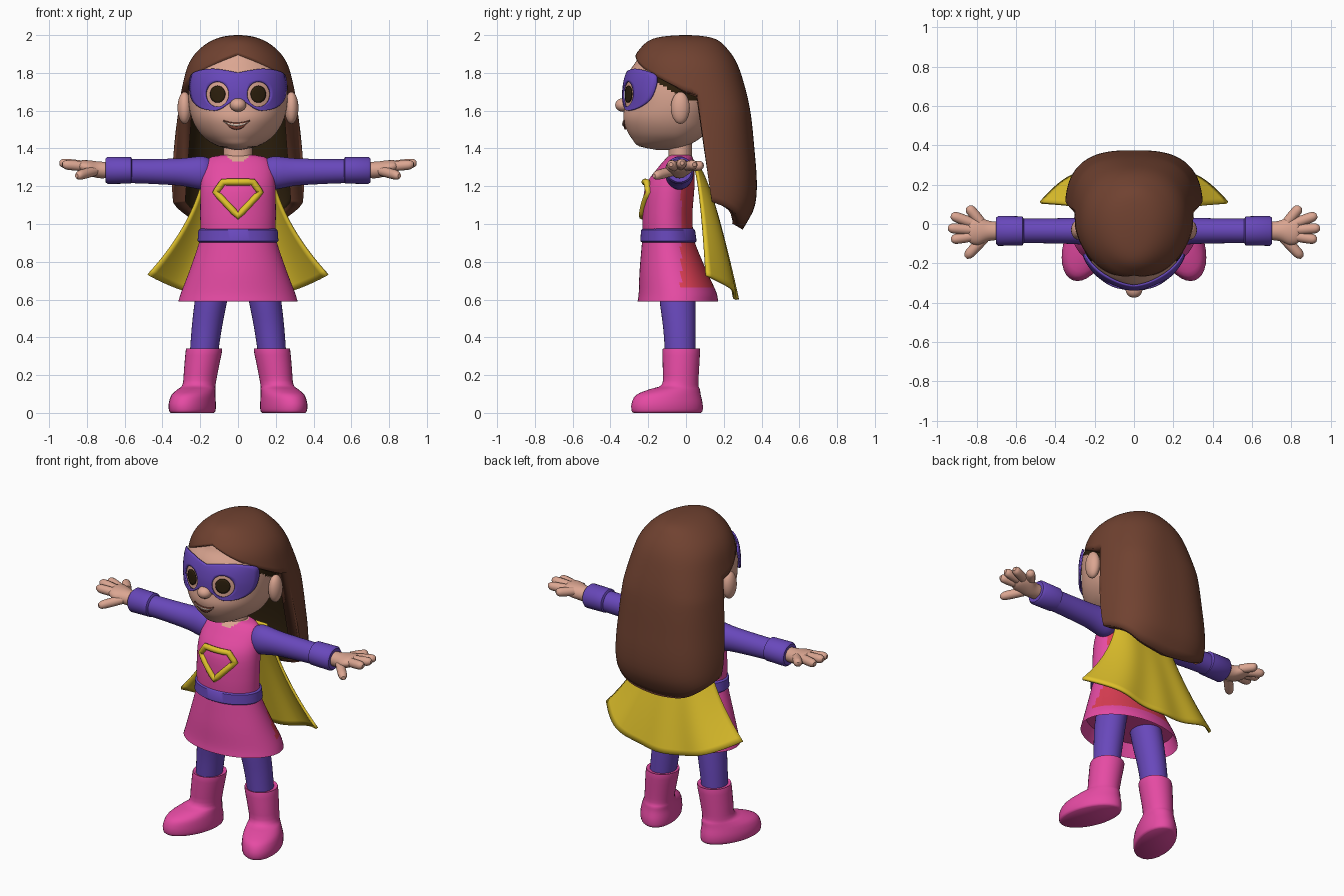
import bpy, bmesh
from math import sin, cos, pi, sqrt, atan2, radians, degrees
from mathutils import Vector

if "Cube" in bpy.data.objects:
    bpy.data.objects.remove(bpy.data.objects["Cube"])


def material(name, *rgb):
    m = bpy.data.materials.new(name)
    m.use_nodes = True
    m.diffuse_color = (*rgb, 1)
    m.node_tree.nodes["Principled BSDF"].inputs["Base Color"].default_value = (*rgb, 1)
    return m


SKIN = material("skin", .71, .38, .285)
HAIR = material("brown hair", .162, .054, .03)
DARK = material("dark brown", .026, .014, .004)
PURPLE = material("purple", .14, .065, .5)
PINK = material("pink", .79, .07, .37)
RED = material("red", .74, .05, .09)
YELLOW = material("yellow", .75, .54, .025)
LIPS = material("mouth red", .29, .08, .05)
TEETH = material("cream", .72, .56, .46)


def lookup(keys, t):
    """Smooth value of a key table (first column is the parameter)."""
    n = len(keys) - 1
    t = min(max(t, keys[0][0]), keys[n][0])
    i = max(j for j in range(n) if keys[j][0] <= t)
    p, q = keys[i], keys[i + 1]
    p0, q0 = keys[max(i - 1, 0)], keys[min(i + 2, n)]
    h = q[0] - p[0]
    s = (t - p[0]) / h
    out = []
    for c in range(1, len(p)):
        m0 = (q[c] - p0[c]) / (q[0] - p0[0]) * h
        m1 = (q0[c] - p[c]) / (q0[0] - p[0]) * h
        d = q[c] - p[c]
        out.append(p[c] + s * (m0 + s * (3 * d - 2 * m0 - m1 + s * (m0 + m1 - 2 * d))))
    return out


def finish(ob, mirror=False, solid=0, offset=-1, angle=45):
    bpy.ops.object.select_all(action='DESELECT')
    ob.select_set(True)
    bpy.context.view_layer.objects.active = ob
    bpy.ops.object.shade_smooth_by_angle(angle=radians(angle))
    if mirror:
        ob.modifiers.new("mirror", 'MIRROR')
    if solid:
        m = ob.modifiers.new("thickness", 'SOLIDIFY')
        m.thickness, m.offset = solid, offset
    return ob


def grid(name, fn, nu, nv, mat, wrap=True, caps=False, **kw):
    """Surface fn(u, v) with u around (or across) and v downwards."""
    bm = bmesh.new()
    cols = nu if wrap else nu + 1
    vs = [[bm.verts.new(fn(i / nu, j / nv)) for j in range(nv + 1)] for i in range(cols)]
    for i in range(nu):
        a, b = vs[i], vs[(i + 1) % cols]
        for j in range(nv):
            bm.faces.new((a[j], a[j + 1], b[j + 1], b[j]))
    if caps:
        bm.faces.new([c[0] for c in vs])
        bm.faces.new([c[-1] for c in vs])
    bmesh.ops.remove_doubles(bm, verts=bm.verts, dist=1e-5)
    if caps:
        bmesh.ops.recalc_face_normals(bm, faces=bm.faces)
    me = bpy.data.meshes.new(name)
    bm.to_mesh(me)
    bm.free()
    me.materials.append(mat)
    ob = bpy.data.objects.new(name, me)
    bpy.context.collection.objects.link(ob)
    return finish(ob, **kw)


def loft(name, rings, mat, steps=4, sides=32, axis=(0, 0, 1), spin=0, **kw):
    """Elliptical rings (x, y, z, radius a, radius b) across an axis."""
    d = Vector(axis)
    if d.z:
        ua, va = Vector((cos(spin), sin(spin), 0)), Vector((-sin(spin), cos(spin), 0))
    else:
        va = Vector((0, 0, 1))
        ua = d.cross(va).normalized()
    keys = [(i, *r) for i, r in enumerate(rings)]
    last = len(rings) - 1

    def fn(u, v):
        x, y, z, a, b = lookup(keys, v * last)
        return Vector((x, y, z)) + ua * a * cos(2 * pi * u) + va * b * sin(2 * pi * u)
    return grid(name, fn, sides, last * steps, mat, caps=True, **kw)


def ball(name, loc, size, mat, **kw):
    def fn(u, v):
        r = sin(pi * v)
        return [c + s * k for c, s, k in zip(loc, size, (r * sin(2 * pi * u), -r * cos(2 * pi * u), cos(pi * v)))]
    return grid(name, fn, 24, 14, mat, **kw)


# Head: height, half width, front depth, back depth
HEAD = [(1.393, .02, .10, .02), (1.41, .10, .185, .06), (1.45, .17, .225, .13), (1.5, .215, .255, .18),
        (1.56, .245, .272, .2), (1.63, .26, .264, .22), (1.72, .262, .262, .23), (1.8, .25, .243, .22),
        (1.86, .22, .205, .19), (1.91, .18, .175, .16), (1.95, .1, .1, .1)]
# Hair hem height by angle from the front, before and behind the ears
HEM_FRONT = [(0, 1.905), (20, 1.87), (45, 1.81), (70, 1.75), (97, 1.685)]
HEM_BACK = [(97, 1.12), (120, 1.07), (150, 1.0), (180, .97)]


def head_point(u, v):
    z = 1.95 - .557 * v
    a, f, b = lookup(HEAD, z)
    c = cos(2 * pi * u)
    return a * sin(2 * pi * u), -.06 - (f if c > 0 else b) * c, z


def on_face(x, z, off):
    a, f, b = lookup(HEAD, z)
    return x + off * x / a, -.06 - f * sqrt(max(0, 1 - (x / a) ** 2)) - off, z


head = grid("head", head_point, 80, 60, SKIN, caps=True)
head.data.materials.append(DARK)
# Dark roots showing below the hair at the temples
for p in head.data.polygons:
    deg = degrees(atan2(abs(p.center.x), -p.center.y))
    if deg > 48 and p.center.z > lookup(HEM_FRONT, deg)[0] - .035:
        p.material_index = 1
ball("nose", (0, -.333, 1.63), (.043, .042, .036), SKIN)
ball("ears", (.283, -.03, 1.615), (.037, .05, .085), SKIN, mirror=True)
loft("neck", [(0, -.03, 1.45, .075, .06), (0, -.03, 1.3, .08, .065)], SKIN)

# Mask with eye holes, pupils and smile laid on the face
EYE_X, EYE_Z = .105, 1.687
outline = [(0, 1.8), (.06, 1.812), (.13, 1.82), (.2, 1.81), (.238, 1.785), (.246, 1.72), (.232, 1.655),
           (.19, 1.615), (.13, 1.6), (.09, 1.608), (.05, 1.635), (.02, 1.655), (0, 1.66), (0, 1.73), (0, 1.8)]
mask_keys = [(i, *p) for i, p in enumerate(outline)]


def mask_point(u, v):
    x, z = lookup(mask_keys, u * (len(outline) - 1))
    x = max(x, 0)
    t = atan2(z - EYE_Z, x - EYE_X)
    ix, iz = EYE_X + .058 * cos(t), EYE_Z + .066 * sin(t)
    return on_face(x + (ix - x) * v, z + (iz - z) * v, .01)


def pupil_point(u, v):
    r, t = .039 * (1 - v), -2 * pi * u
    return on_face(EYE_X + r * cos(t), EYE_Z + 1.15 * r * sin(t), .006)


def smile(top, depth, off):
    def fn(u, v):
        k = (2 * u - 1) ** 2
        return on_face(-.075 + .135 * u, top + .014 * k - depth * (1 - k) * v, off)
    return fn


grid("mask", mask_point, 84, 6, PURPLE, mirror=True, solid=.009, offset=0)
grid("pupils", pupil_point, 28, 4, DARK, mirror=True, solid=.006, offset=0)
grid("mouth", smile(1.536, .036, .006), 20, 4, LIPS, wrap=False, solid=.006, offset=0)
grid("teeth", smile(1.53, .012, .010), 20, 2, TEETH, wrap=False, solid=.004, offset=0)

# Hair: height, half width, front depth, back depth, centre y
HAIR_SHAPE = [(2.0, 0, 0, 0, 0), (1.985, .105, .16, .14, 0), (1.92, .21, .25, .225, 0), (1.85, .26, .285, .27, 0),
              (1.75, .29, .29, .305, 0), (1.6, .318, .29, .34, 0), (1.4, .342, .29, .362, 0),
              (1.2, .352, .29, .345, .03), (1.08, .34, .28, .30, .06), (.97, .30, .25, .22, .08)]
hair_keys = [(sqrt(2 - k[0]), *k[1:]) for k in HAIR_SHAPE]


def hair_point(u, v):
    deg = min(u, 1 - u) * 360
    w = min(2 * v, 1) * sqrt(2 - lookup(HEM_FRONT, deg)[0])
    if v > .5 and deg > 97:
        w += (2 * v - 1) * (sqrt(2 - lookup(HEM_BACK, deg)[0]) - w)
    a, f, b, y = lookup(hair_keys, w)
    s, c = sin(2 * pi * u), cos(2 * pi * u)
    if c > 0:
        return a * s, y - f * c, 2 - w * w
    # Squarer cross-section at the back, growing downwards
    e = 1 - .3 * min(1, w * w / .4)
    return (a * abs(s) ** e * (1 if s > 0 else -1), y + b * abs(c) ** e, 2 - w * w)


hair = grid("hair", hair_point, 120, 40, HAIR, solid=.065)
hair.data.materials.append(DARK)
hair.modifiers["thickness"].material_offset = 1

# Dress with a red back panel and a scooped neck
dress = loft("dress", [(0, -.03, 1.365, .09, .055), (0, -.033, 1.35, .15, .07), (0, -.052, 1.3, .185, .095),
                       (0, -.085, 1.2, .198, .13), (0, -.098, 1.05, .2, .132), (0, -.095, .94, .2, .135),
                       (0, -.09, .88, .213, .145), (0, -.068, .75, .258, .178), (0, -.045, .64, .3, .205),
                       (0, -.043, .59, .316, .213)], PINK, sides=64)
dress.data.materials.append(RED)
dress.data.materials.append(SKIN)
for p in dress.data.polygons:
    if p.center.y > -.025 and .66 < p.center.z < 1.3:
        p.material_index = 1
    elif Vector((p.center.x, p.center.z - 1.415)).length < .085:
        p.material_index = 2
# Hollow skirt rim underneath
cap_index = next(p.index for p in dress.data.polygons if p.normal.z < -.9)
bm = bmesh.new()
bm.from_mesh(dress.data)
bm.faces.ensure_lookup_table()
cap = bm.faces[cap_index]
bmesh.ops.inset_individual(bm, faces=[cap], thickness=.03)
bmesh.ops.translate(bm, verts=cap.verts, vec=(0, 0, .08))
bm.to_mesh(dress.data)
bm.free()
loft("belt", [(0, -.095, .975, .2, .135), (0, -.095, .968, .21, .143), (0, -.093, .91, .214, .149),
              (0, -.092, .902, .205, .14)], PURPLE, steps=1, sides=64)

# Chest emblem frame
corners = [(-.08, 1.222), (.08, 1.222), (.118, 1.168), (0, 1.042), (-.118, 1.168)]
path = []
for (x0, z0), (x1, z1) in zip(corners, corners[1:] + corners[:1]):
    for k in range(6):
        x, z = x0 + (x1 - x0) * k / 6, z0 + (z1 - z0) * k / 6
        path.append((x, -.09 - .075 * (1.2 - z) - .13 * sqrt(1 - (x / .2) ** 2), z, 1))
curve = bpy.data.curves.new("emblem", 'CURVE')
curve.dimensions, curve.bevel_depth, curve.bevel_resolution = '3D', .018, 2
spline = curve.splines.new('POLY')
spline.points.add(len(path) - 1)
for pt, co in zip(spline.points, path):
    pt.co = co
spline.use_cyclic_u = True
emblem = bpy.data.objects.new("emblem", curve)
bpy.context.collection.objects.link(emblem)
curve.materials.append(YELLOW)
bpy.ops.object.select_all(action='DESELECT')
emblem.select_set(True)
bpy.context.view_layer.objects.active = emblem
bpy.ops.object.convert(target='MESH')


# Cape, bulging behind and wrapping forward at the corners
def cape_point(u, v):
    s = 2 * u - 1
    x = s * (.17 + .06 * v + .245 * v * v)
    y = .04 + v ** .65 * (.225 - .15 * s ** 4) + .008 * v * v * cos(10 * s)
    return -x, y, 1.33 - v * (.73 - .13 * s * s)


grid("cape", cape_point, 48, 24, YELLOW, wrap=False, solid=.016, offset=0)

# Arms and hands
X = (1, 0, 0)
loft("sleeves", [(.14, -.035, 1.27, .055, .07), (.19, -.035, 1.27, .075, .088), (.3, -.035, 1.275, .067, .073),
                 (.45, -.035, 1.278, .063, .066), (.58, -.035, 1.28, .062, .063)], PURPLE, axis=X, mirror=True)
loft("cuffs", [(.56, -.035, 1.284, .06, .06), (.567, -.035, 1.284, .074, .07), (.69, -.035, 1.284, .076, .072),
               (.702, -.035, 1.284, .066, .062)], PURPLE, steps=1, axis=X, mirror=True)
loft("palms", [(.68, -.035, 1.285, .045, .042), (.74, -.035, 1.287, .052, .044), (.79, -.033, 1.297, .073, .04),
               (.83, -.03, 1.305, .068, .032), (.85, -.03, 1.305, .045, .015)], SKIN, axis=X, mirror=True)
DIGITS = {"little_fingers": (.78, .01, 1.305, .845, .088, 1.31), "ring_fingers": (.81, 0, 1.305, .93, .045, 1.315),
          "middle_fingers": (.82, -.03, 1.31, .945, -.02, 1.323), "index_fingers": (.81, -.06, 1.305, .93, -.08, 1.315),
          "thumbs": (.76, -.07, 1.28, .855, -.17, 1.255)}
for name, d in DIGITS.items():
    a, b = Vector(d[:3]), Vector(d[3:])
    loft(name, [(*a.lerp(b, t), r, r) for t, r in ((0, .026), (.5, .027), (.85, .024), (1, .011))],
         SKIN, sides=14, axis=(b.x - a.x, b.y - a.y, 0), mirror=True)

# Legs and boots
loft("legs", [(.12, -.05, .72, .088, .095), (.142, -.045, .6, .086, .095), (.165, -.035, .45, .08, .086),
              (.182, -.03, .3, .074, .08)], PURPLE, mirror=True)
loft("boots", [(.18, -.025, .338, .088, .092), (.18, -.025, .332, .096, .1), (.195, -.027, .23, .09, .097),
               (.206, -.031, .15, .086, .098), (.22, -.06, .125, .094, .138), (.236, -.093, .095, .105, .178),
               (.242, -.1, .05, .112, .196), (.242, -.1, .012, .11, .196), (.242, -.1, 0, .1, .186)],
     PINK, steps=3, spin=radians(20), mirror=True)
